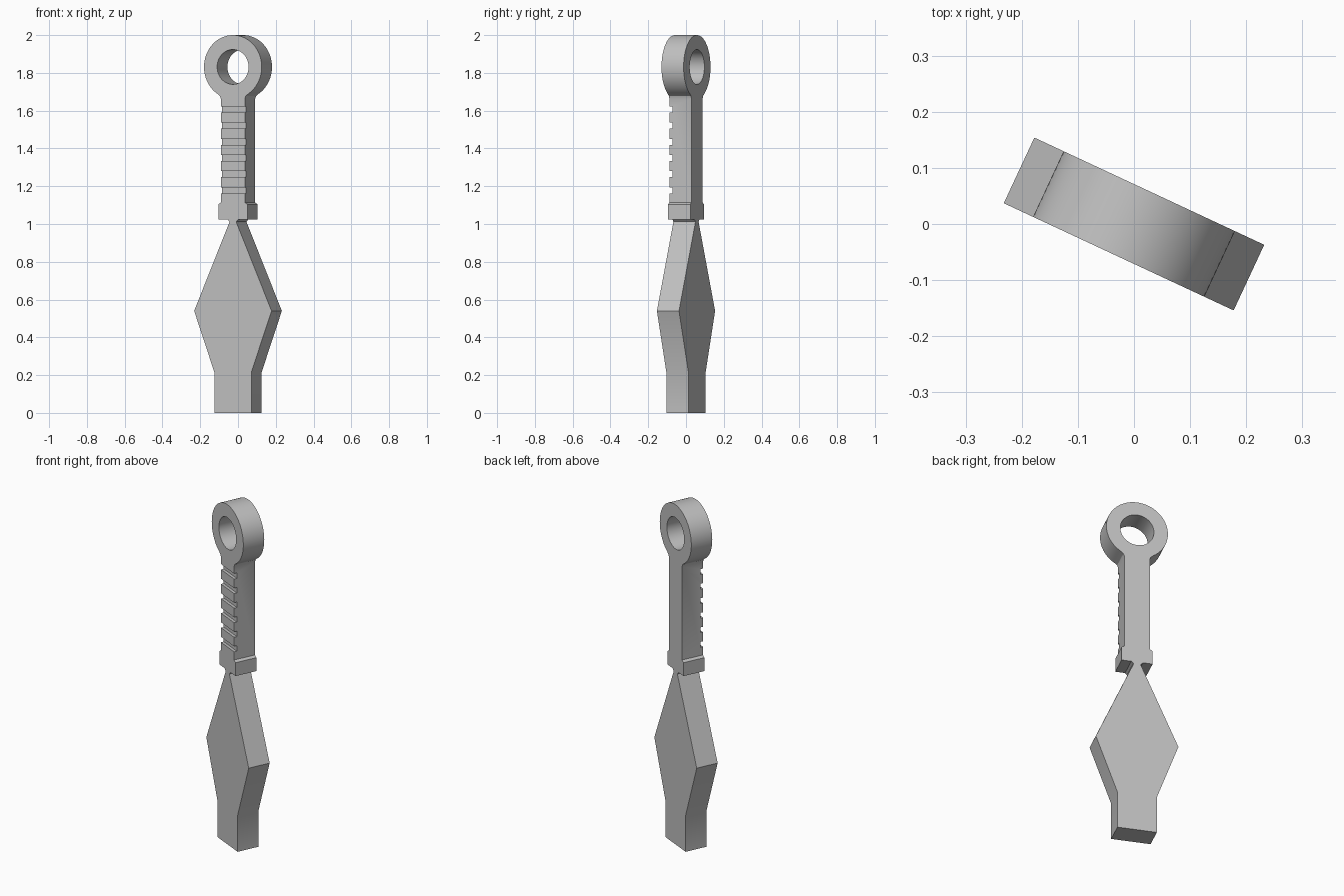
import bpy, bmesh, math
from mathutils import Matrix, Vector

default = bpy.data.objects.get("Cube")
if default:
    bpy.data.objects.remove(default, do_unlink=True)

THICK = 0.129
TURN = math.radians(-25)
RING_Z, RING_R, HOLE_R = 1.8315, 0.1685, 0.092
FRONT_Y = -THICK / 2

steel = bpy.data.materials.new("grey steel")
steel.use_nodes = True
grey = (0.53, 0.53, 0.53, 1)
steel.diffuse_color = grey
steel.node_tree.nodes["Principled BSDF"].inputs["Base Color"].default_value = grey


def prism(name, outline, depth):
    """Extrude an x-z outline symmetrically along y."""
    bm = bmesh.new()
    face = bm.faces.new([bm.verts.new((x, -depth / 2, z)) for x, z in outline])
    new = bmesh.ops.extrude_face_region(bm, geom=[face])["geom"]
    moved = [v for v in new if isinstance(v, bmesh.types.BMVert)]
    bmesh.ops.translate(bm, verts=moved, vec=Vector((0, depth, 0)))
    bmesh.ops.recalc_face_normals(bm, faces=bm.faces)
    mesh = bpy.data.meshes.new(name)
    bm.to_mesh(mesh)
    bm.free()
    mesh.materials.append(steel)
    obj = bpy.data.objects.new(name, mesh)
    bpy.context.collection.objects.link(obj)
    return obj


def arc(radius, start, end, count):
    """Points around the ring centre, angles measured from straight down."""
    return [(radius * math.sin(start + (end - start) * i / count),
             RING_Z - radius * math.cos(start + (end - start) * i / count))
            for i in range(count + 1)]


def cut(target, cutter):
    mod = target.modifiers.new("cut", 'BOOLEAN')
    mod.operation = 'DIFFERENCE'
    mod.solver = 'EXACT'
    mod.object = cutter
    bpy.ops.object.modifier_apply(modifier=mod.name)
    bpy.data.objects.remove(cutter, do_unlink=True)


# Right half of the outline: blunt tip, blade, neck, guard, grip
half = [(0.108, 0), (0.108, 0.215), (0.226, 0.54), (0.021, 1.008), (0.021, 1.014),
        (0.032, 1.025), (0.085, 1.025), (0.085, 1.104), (0.07, 1.114),
        (0.07, 1.662), (0.075, 1.677)]

# Ring closes the outline, then the left half mirrors back down
join = math.asin(0.09 / RING_R)
outline = half + arc(RING_R, join, 2 * math.pi - join, 72) + [(-x, z) for x, z in reversed(half)]
knife = prism("throwing_knife", outline, THICK)
bpy.context.view_layer.objects.active = knife
knife.select_set(True)

# Finger hole
cut(knife, prism("hole_cutter", arc(HOLE_R, 0, 2 * math.pi, 64)[:-1], THICK * 2))

# Grip grooves across the front face
for i in range(6):
    low = 1.162 + i * 0.0857
    groove = prism("groove_cutter", [(-0.2, low), (0.2, low), (0.2, low + 0.032), (-0.2, low + 0.032)], 0.034)
    groove.data.transform(Matrix.Translation((0, FRONT_Y, 0)))
    cut(knife, groove)

# Turn the knife about the vertical axis
knife.data.transform(Matrix.Rotation(TURN, 4, 'Z'))
bpy.ops.object.shade_smooth_by_angle(angle=math.radians(20))
